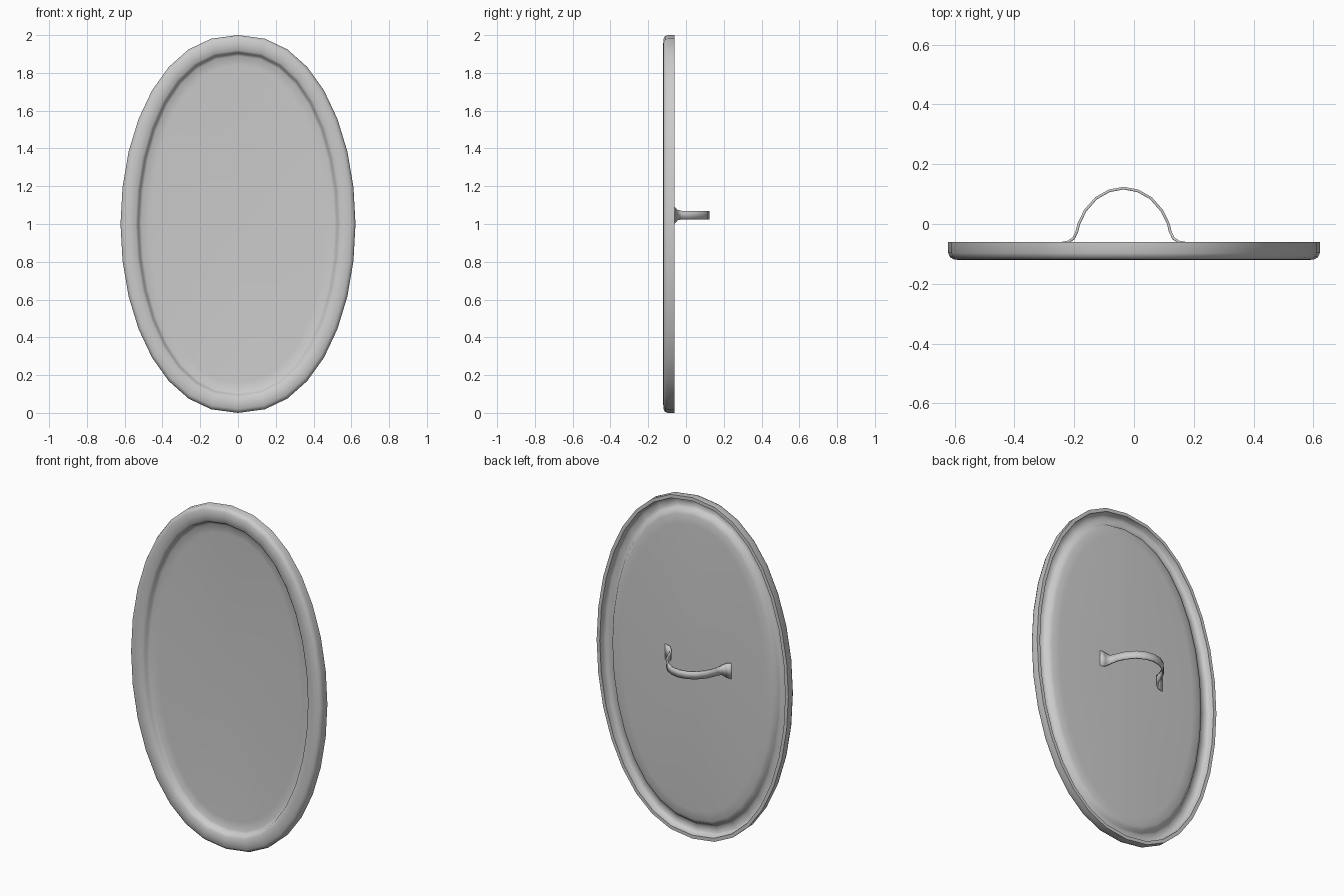
import bpy, bmesh, math

cube = bpy.data.objects.get("Cube")
if cube:
    bpy.data.objects.remove(cube)

metal = bpy.data.materials.new("plain_grey")
metal.use_nodes = True
GREY = (0.6, 0.6, 0.6, 1)
metal.diffuse_color = GREY
metal.node_tree.nodes["Principled BSDF"].inputs["Base Color"].default_value = GREY

SIDES, HALF_W, HALF_H = 32, 0.622, 1.0


def finish(name, bm, angle):
    bmesh.ops.recalc_face_normals(bm, faces=bm.faces)
    mesh = bpy.data.meshes.new(name)
    bm.to_mesh(mesh)
    bm.free()
    mesh.materials.append(metal)
    obj = bpy.data.objects.new(name, mesh)
    bpy.context.collection.objects.link(obj)
    bpy.ops.object.select_all(action='DESELECT')
    obj.select_set(True)
    bpy.context.view_layer.objects.active = obj
    bpy.ops.object.shade_smooth_by_angle(angle=math.radians(angle))
    return obj


def bridge(bm, a, b, closed=True):
    n = len(a)
    for i in range(n if closed else n - 1):
        j = (i + 1) % n
        bm.faces.new((a[i], a[j], b[j], b[i]))


def oval(bm, inset, y):
    ring = []
    for i in range(SIDES):
        t = math.tau * i / SIDES
        s = math.sin(t)
        x = math.copysign(abs(s) ** 0.9, s)  # slightly fuller than an ellipse
        ring.append(bm.verts.new((x * (HALF_W - inset), y,
                                  1 + math.cos(t) * (HALF_H - inset))))
    return ring


# Shield body: (inset, y) profile swept round the oval, front then back
front = [(0, -.06), (0, -.097), (.006, -.111), (.02, -.119), (.05, -.121),
         (.08, -.117), (.092, -.108), (.097, -.092), (.11, -.084), (.16, -.08)]
back = [(.02, -.06), (.023, -.09), (.034, -.101), (.07, -.101), (.08, -.092),
        (.09, -.078), (.11, -.07), (.16, -.066)]
bm = bmesh.new()
edge = None
for profile, centre_y in ((front, -.08), (back, -.064)):
    previous = edge
    for inset, y in profile:
        ring = oval(bm, inset, y)
        if previous:
            bridge(bm, previous, ring)
        edge = edge or ring
        previous = ring
    centre = bm.verts.new((0, centre_y, 1))
    for i in range(SIDES):
        bm.faces.new((previous[i], previous[(i + 1) % SIDES], centre))
finish("shield_body", bm, 50)

# Handle: mirrored strap with flared feet, (offset, y, half height)
half = [(.215, -.066, .046), (.185, -.06, .04), (.167, -.048, .028),
        (.156, -.025, .023), (.15, 0, .022), (.128, .045, .022),
        (.092, .086, .022), (.048, .111, .022), (0, .12, .022)]
path = half + [(-x, y, h) for x, y, h in reversed(half[:-1])]
bm = bmesh.new()
rows = [[bm.verts.new((-.035 - x, y, 1.047 + s * h)) for s in (-1, 1)]
        for x, y, h in path]
for a, b in zip(rows, rows[1:]):
    bridge(bm, a, b, closed=False)
handle = finish("grip_handle", bm, 50)
solid = handle.modifiers.new("thickness", 'SOLIDIFY')
solid.thickness = 0.009
solid.offset = 0
